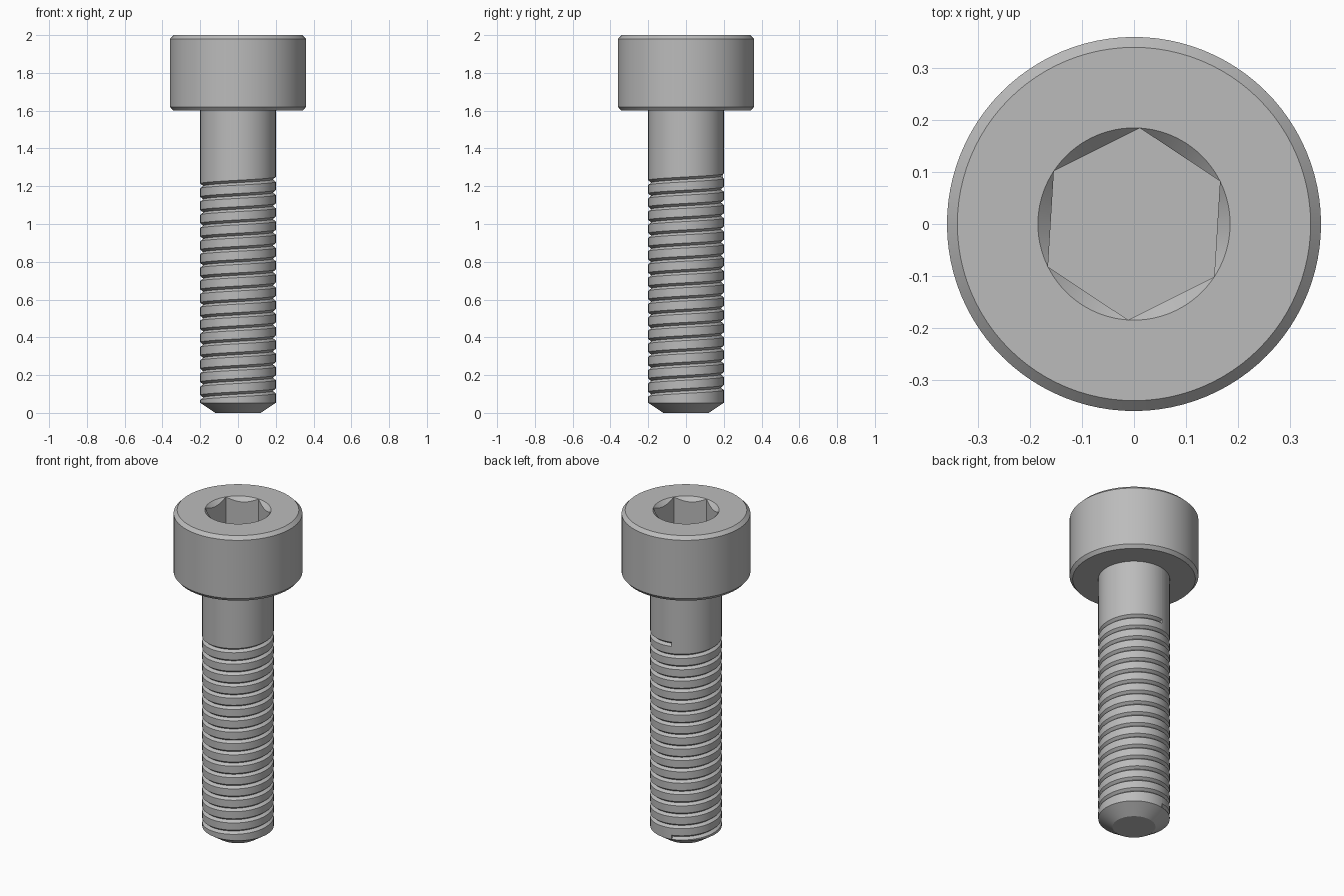
import bpy
import bmesh
from math import cos, sin, pi, radians

cube = bpy.data.objects.get("Cube")
if cube:
    bpy.data.objects.remove(cube, do_unlink=True)

SIDES = 96
START = radians(26.5)      # direction of one socket corner
SHAFT_R = 0.2
HEAD_Z = 1.6

steel = bpy.data.materials.new("grey steel")
steel.use_nodes = True
steel.diffuse_color = (0.5, 0.5, 0.5, 1)
steel.node_tree.nodes["Principled BSDF"].inputs["Base Color"].default_value = (0.5, 0.5, 0.5, 1)


def polar(r, angle, z):
    return (r * cos(angle), r * sin(angle), z)


def ring(bm, radius, height):
    """Closed ring; radius and height are functions of the angle from START."""
    steps = [2 * pi * i / SIDES for i in range(SIDES)]
    return [bm.verts.new(polar(radius(a), START + a, height(a))) for a in steps]


def flat_ring(bm, r, z):
    return ring(bm, lambda a: r, lambda a: z)


def loft(bm, rings):
    for low, high in zip(rings, rings[1:]):
        for i in range(SIDES):
            j = (i + 1) % SIDES
            bm.faces.new((low[i], low[j], high[j], high[i]))


def finish(bm, name):
    bmesh.ops.remove_doubles(bm, verts=bm.verts, dist=0.00001)
    mesh = bpy.data.meshes.new(name)
    bm.to_mesh(mesh)
    bm.free()
    mesh.materials.append(steel)
    obj = bpy.data.objects.new(name, mesh)
    bpy.context.collection.objects.link(obj)
    bpy.ops.object.select_all(action='DESELECT')
    obj.select_set(True)
    bpy.context.view_layer.objects.active = obj
    bpy.ops.object.shade_smooth_by_angle(angle=radians(30))
    return obj


# Chamfered head with a countersunk hexagonal socket
SOCKET_R = 0.185
SOCKET_FLOOR = 1.8


def hex_radius(a):
    return SOCKET_R * cos(pi / 6) / cos(a % (pi / 3) - pi / 6)


bm = bmesh.new()
outline = [(SHAFT_R, HEAD_Z), (0.343, HEAD_Z), (0.36, 1.62),
           (0.36, 1.98), (0.34, 2.0), (SOCKET_R, 2.0)]
rings = [flat_ring(bm, r, z) for r, z in outline]
rings.append(ring(bm, hex_radius, lambda a: 2.0 - (SOCKET_R - hex_radius(a))))
rings.append(ring(bm, hex_radius, lambda a: SOCKET_FLOOR))
loft(bm, rings)
bm.faces.new(rings[-1])
finish(bm, "socket_head")

# Shaft with a helical V groove; the seam sits where the groove starts and ends
PITCH = 0.07
TURNS = 17
GROOVE_START = 0.066
HALF_WIDTH = 0.013
DEPTH = 0.016
TIP_Z = 0.053
SEAM = START + 20 * 2 * pi / SIDES

bm = bmesh.new()
columns = []
for i in range(SIDES + 1):
    t = i / SIDES
    angle = SEAM + 2 * pi * t
    points = [(0.12, 0), (SHAFT_R, TIP_Z)]
    for turn in range(TURNS):
        z = GROOVE_START + PITCH * (turn + t)
        points += [(SHAFT_R, z - HALF_WIDTH), (SHAFT_R - DEPTH, z), (SHAFT_R, z + HALF_WIDTH)]
    points.append((SHAFT_R, HEAD_Z))
    columns.append([bm.verts.new(polar(r, angle, z)) for r, z in points])

for left, right in zip(columns, columns[1:]):
    for k in range(len(left) - 1):
        bm.faces.new((left[k], right[k], right[k + 1], left[k + 1]))

# Flat ends of the groove and the flat tip
bm.faces.new(columns[0][2:5])
bm.faces.new(reversed(columns[-1][-4:-1]))
bm.faces.new([c[0] for c in reversed(columns[:-1])])
finish(bm, "threaded_shaft")
